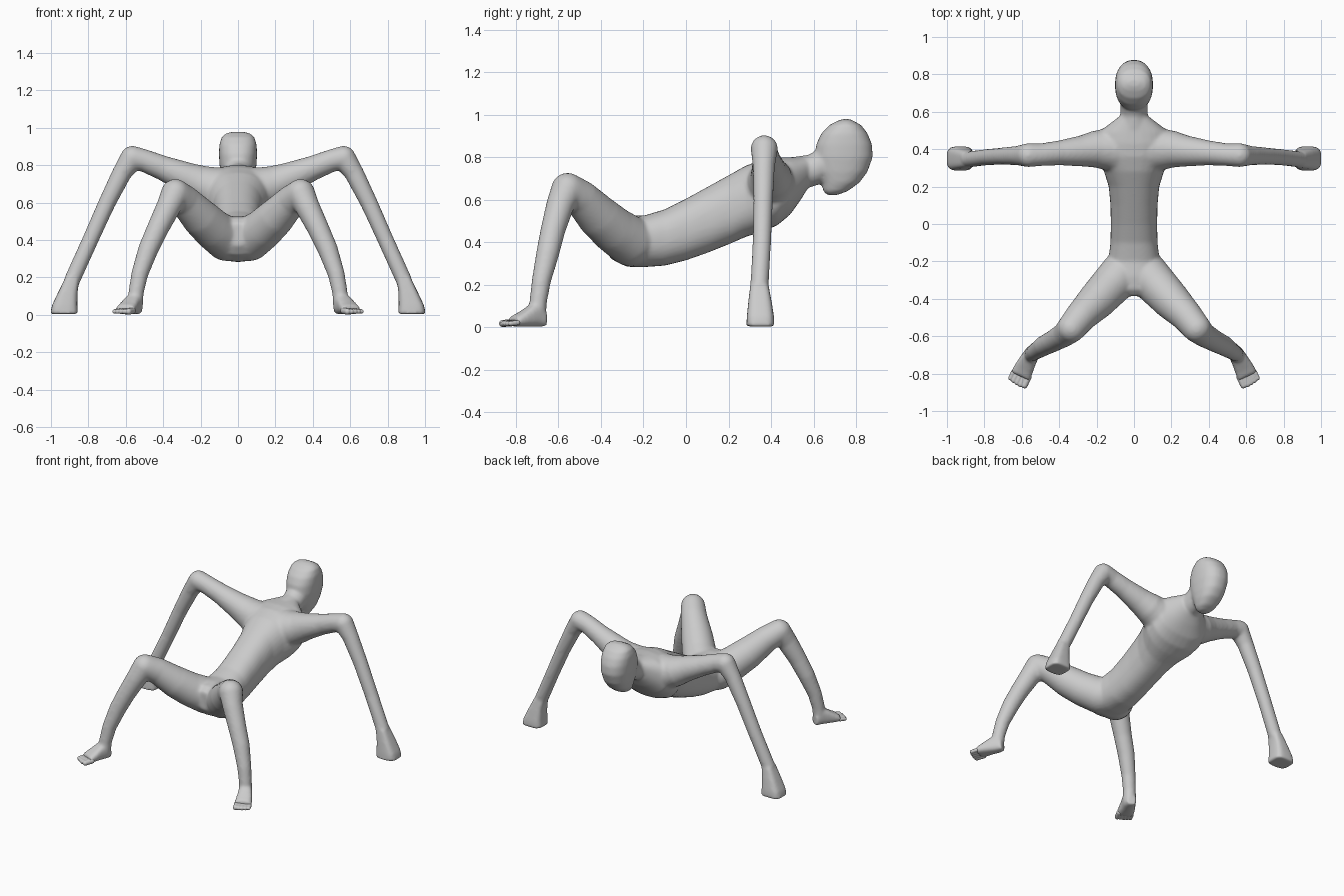
import bpy, bmesh, math
from mathutils import Vector

if "Cube" in bpy.data.objects:
    bpy.data.objects.remove(bpy.data.objects["Cube"])

grey = bpy.data.materials.new("plain grey")
grey.diffuse_color = (0.6, 0.6, 0.6, 1)
grey.use_nodes = True
grey.node_tree.nodes["Principled BSDF"].inputs["Base Color"].default_value = grey.diffuse_color
bm = bmesh.new()


def loft(rings, p=2.3, n=32):
    """rings: (centre, half-axis u, half-axis v), capped superellipse sections"""
    loops = []
    for c, u, v in rings:
        c, u, v = Vector(c), Vector(u), Vector(v)
        loop = []
        for i in range(n):
            a = 2 * math.pi * i / n
            ca, sa = math.cos(a), math.sin(a)
            loop.append(bm.verts.new(c + u * math.copysign(abs(ca) ** (2 / p), ca)
                                     + v * math.copysign(abs(sa) ** (2 / p), sa)))
        loops.append(loop)
    for a, b in zip(loops, loops[1:]):
        for i in range(n):
            j = (i + 1) % n
            bm.faces.new((a[i], a[j], b[j], b[i]))
    bm.faces.new(loops[0][::-1])
    bm.faces.new(loops[-1])


def limb(nodes, s):
    """chain of tapered capsules: (x, y, z, radius), s mirrors in x"""
    pts = [(Vector((s * x, y, z)), r) for x, y, z, r in nodes]
    for c, r in pts:
        g = bmesh.ops.create_icosphere(bm, subdivisions=3, radius=r)
        bmesh.ops.translate(bm, verts=g["verts"], vec=c)
    for (a, ra), (b, rb) in zip(pts, pts[1:]):
        d = (b - a).normalized()
        u = d.cross(Vector((0, 1, 0.3))).normalized()
        v = d.cross(u)
        loft([(a, u * ra, v * ra), (b, u * rb, v * rb)], 2)


def finish(name, voxel, smooth):
    global bm
    bmesh.ops.recalc_face_normals(bm, faces=bm.faces)
    me = bpy.data.meshes.new(name)
    bm.to_mesh(me)
    bm.free()
    bm = bmesh.new()
    ob = bpy.data.objects.new(name, me)
    bpy.context.collection.objects.link(ob)
    me.materials.append(grey)
    bpy.context.view_layer.objects.active = ob
    m = ob.modifiers.new("blend", 'REMESH')
    m.mode, m.voxel_size, m.use_smooth_shade = 'VOXEL', voxel, True
    m = ob.modifiers.new("soften", 'SMOOTH')
    m.factor, m.iterations = 0.5, smooth
    for m in list(ob.modifiers):
        bpy.ops.object.modifier_apply(modifier=m.name)
    for f in ob.data.polygons:
        f.use_smooth = True


# torso: y, half width, bottom, top
torso = [(-.385, .05, .37, .49), (-.35, .11, .32, .52), (-.28, .145, .285, .53),
         (-.2, .138, .283, .525), (-.1, .126, .29, .555), (0, .124, .315, .605),
         (.1, .126, .35, .66), (.2, .135, .39, .715), (.28, .16, .425, .76),
         (.36, .2, .45, .79), (.43, .21, .48, .80), (.49, .19, .53, .80),
         (.54, .125, .60, .80), (.57, .085, .65, .80)]
loft([((0, y, (b + t) / 2), (w, 0, 0), (0, 0, (t - b) / 2)) for y, w, b, t in torso])
# neck
limb([(0, .53, .725, .08), (0, .60, .74, .073), (0, .67, .78, .075)], 1)
# head: z, y range, half width
head = [(.622, .665, .71, .03), (.64, .645, .76, .055), (.68, .64, .815, .075),
        (.73, .62, .853, .088), (.80, .605, .878, .099), (.86, .612, .875, .102),
        (.91, .635, .855, .1), (.95, .672, .825, .088), (.97, .71, .79, .065),
        (.979, .735, .77, .03)]
loft([((0, (a + b) / 2, z), (w, 0, 0), (0, (b - a) / 2, 0)) for z, a, b, w in head])

for s in (-1, 1):
    # arms
    limb([(.1, .40, .665, .125), (.2, .40, .70, .1), (.28, .39, .735, .083), (.4, .38, .785, .066),
          (.5, .37, .825, .06), (.565, .368, .84, .064), (.62, .366, .76, .052),
          (.70, .363, .60, .046), (.79, .357, .40, .043), (.885, .345, .19, .043)], s)
    # hands
    loft([((s * .885, .345, .20), (.038, 0, 0), (0, .043, 0)),
          ((s * .91, .348, .12), (.052, 0, 0), (0, .055, 0)),
          ((s * .927, .35, .05), (.068, 0, 0), (0, .064, 0)),
          ((s * .93, .35, .004), (.074, 0, 0), (0, .066, 0))], 3.5)
    # legs
    limb([(.06, -.26, .405, .118), (.13, -.335, .455, .11), (.2, -.41, .52, .102),
          (.28, -.49, .605, .085), (.335, -.557, .65, .077), (.37, -.59, .58, .066),
          (.43, -.625, .46, .058), (.48, -.65, .35, .054), (.525, -.68, .22, .045),
          (.545, -.695, .12, .041), (.55, -.70, .05, .042)], s)
    # feet, lofted from heel to ball
    side = Vector((s * .9, .42, 0))
    loft([((s * x, y, h / 2 + .003), side * w, (0, 0, h / 2)) for x, y, w, h in
          [(.537, -.662, .03, .07), (.55, -.70, .043, .12), (.57, -.735, .047, .10),
           (.592, -.78, .054, .068), (.607, -.815, .056, .048)]], 2.8)
finish("body", 0.0095, 7)

# toes
for s in (-1, 1):
    for i in range(5):
        t = (i - 2) * .0215
        r = (.0175, .015, .0145, .0135, .0125)[i]
        l = (.05, .052, .048, .043, .036)[i]
        x, y = .605 + .95 * t, -.805 + .3 * t
        limb([(x, y, .022, r), (x + .42 * l, y - .9 * l, .018, r * .95)], s)
finish("toes", 0.004, 3)
